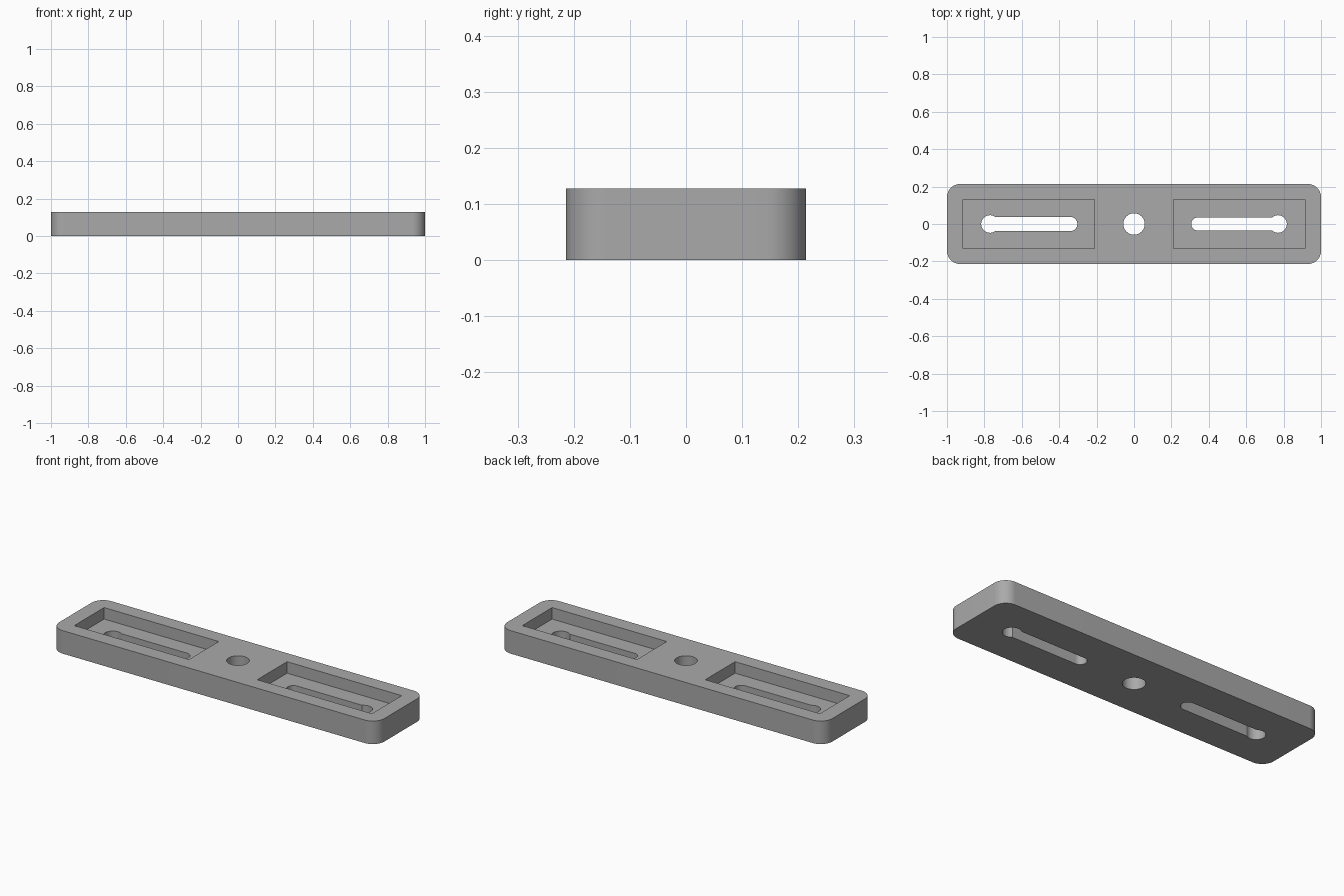
import bpy, bmesh, math

if "Cube" in bpy.data.objects:
    bpy.data.objects.remove(bpy.data.objects["Cube"])

HALF_X, HALF_Y, HEIGHT, CORNER = 1.0, 0.214, 0.128, 0.071
FLOOR = 0.064            # height of the pocket floors

grey = bpy.data.materials.new("grey")
grey.diffuse_color = (0.4, 0.4, 0.4, 1)
grey.use_nodes = True
grey.node_tree.nodes["Principled BSDF"].inputs["Base Color"].default_value = grey.diffuse_color


def arc(cx, cy, r, start, end, n=16):
    """Points along an arc, angles in degrees."""
    return [(cx + r * math.cos(math.radians(start + (end - start) * i / n)),
             cy + r * math.sin(math.radians(start + (end - start) * i / n)))
            for i in range(n + 1)]


def prism(name, outline, z0, z1):
    """Extrude a counter-clockwise outline from z0 to z1."""
    bm = bmesh.new()
    face = bm.faces.new([bm.verts.new((x, y, z0)) for x, y in outline])
    top = bmesh.ops.extrude_face_region(bm, geom=[face])["geom"]
    bmesh.ops.translate(bm, vec=(0, 0, z1 - z0),
                        verts=[v for v in top if isinstance(v, bmesh.types.BMVert)])
    bmesh.ops.recalc_face_normals(bm, faces=bm.faces)
    mesh = bpy.data.meshes.new(name)
    bm.to_mesh(mesh)
    bm.free()
    obj = bpy.data.objects.new(name, mesh)
    bpy.context.collection.objects.link(obj)
    mesh.materials.append(grey)
    return obj


def keyhole(side, slot_r, hole_r=0.047, hole_x=0.77, end_x=0.341):
    """Slot with a wider round hole at its outer end."""
    a = math.degrees(math.asin(slot_r / hole_r))
    pts = arc(hole_x, 0, hole_r, -180 + a, 180 - a, 32) + arc(end_x, 0, slot_r, 90, 270)
    return pts if side > 0 else [(-x, y) for x, y in reversed(pts)]


# Bar with rounded corners
cx, cy = HALF_X - CORNER, HALF_Y - CORNER
bar = prism("mounting_bar",
            arc(cx, cy, CORNER, 0, 90) + arc(-cx, cy, CORNER, 90, 180) +
            arc(-cx, -cy, CORNER, 180, 270) + arc(cx, -cy, CORNER, 270, 360),
            0, HEIGHT)

# Centre hole, two pockets and two keyhole slots
cutters = [prism("centre_hole_cutter", arc(0, 0, 0.057, 0, 360, 48)[:-1], -0.1, 0.3)]
for side, slot_r in ((-1, 0.038), (1, 0.035)):
    x0, x1 = sorted((side * 0.21, side * 0.915))
    cutters.append(prism("pocket_cutter",
                         [(x0, -0.131), (x1, -0.131), (x1, 0.131), (x0, 0.131)], FLOOR, 0.3))
    cutters.append(prism("keyhole_cutter", keyhole(side, slot_r), -0.1, 0.2))

bpy.context.view_layer.objects.active = bar
bar.select_set(True)
for cutter in cutters:
    mod = bar.modifiers.new("cut", "BOOLEAN")
    mod.operation, mod.solver, mod.object = "DIFFERENCE", "EXACT", cutter
    bpy.ops.object.modifier_apply(modifier=mod.name)
    bpy.data.objects.remove(cutter)

bpy.ops.object.shade_smooth_by_angle(angle=math.radians(30))
